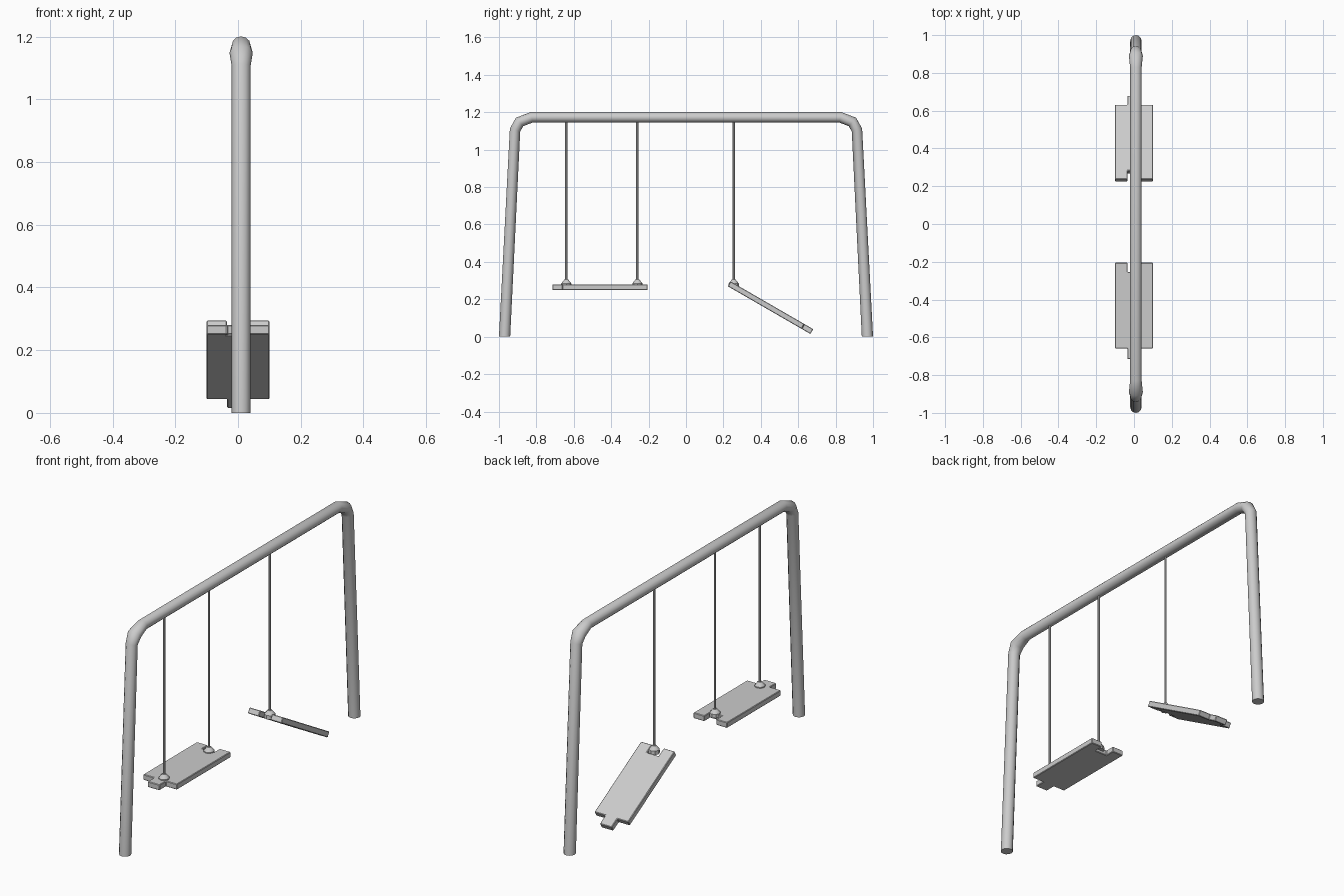
import bpy, bmesh, math
from mathutils import Vector, Matrix

cube = bpy.data.objects.get("Cube")
if cube:
    bpy.data.objects.remove(cube)

AXIS_X = 0.01      # plane of the frame and ropes
SIDES = 12

grey = bpy.data.materials.new("plain_grey")
grey.use_nodes = True
colour = (0.6, 0.6, 0.6, 1)
grey.diffuse_color = colour
grey.node_tree.nodes["Principled BSDF"].inputs["Base Color"].default_value = colour


def add_object(name, bm, smooth=True):
    bmesh.ops.recalc_face_normals(bm, faces=bm.faces)
    mesh = bpy.data.meshes.new(name)
    bm.to_mesh(mesh)
    bm.free()
    mesh.materials.append(grey)
    obj = bpy.data.objects.new(name, mesh)
    bpy.context.collection.objects.link(obj)
    if smooth:
        bpy.ops.object.select_all(action="DESELECT")
        obj.select_set(True)
        bpy.context.view_layer.objects.active = obj
        bpy.ops.object.shade_smooth_by_angle(angle=math.radians(40))
    return obj


# Bent tube frame: one half of the path, mirrored to the other leg
def build_frame():
    half = [(-0.97, 0, 0.03), (-0.914, 1.105, 0.03),
            (-0.89, 1.148, 0.037), (-0.825, 1.173, 0.03)]   # y, z, half width
    path = half + [(-y, z, w) for y, z, w in reversed(half)]
    points = [Vector((AXIS_X, y, z)) for y, z, w in path]
    bm = bmesh.new()
    rings = []
    for i, p in enumerate(points):
        if i in (0, len(points) - 1):
            side = Vector((0, -1 if i == 0 else 1, 0)) * 0.03
            if i == 0:
                start_side = side
        else:
            a = (p - points[i - 1]).normalized()
            b = (points[i + 1] - p).normalized()
            t = (a + b).normalized()
            side = Vector((0, -t.z, t.y)) * 0.028 / t.dot(a)
        ring = []
        for k in range(SIDES):
            ang = math.tau * k / SIDES
            ring.append(bm.verts.new(p + side * math.cos(ang)
                                     + Vector((path[i][2] * math.sin(ang), 0, 0))))
        rings.append(ring)
    for a, b in zip(rings, rings[1:]):
        for k in range(SIDES):
            n = (k + 1) % SIDES
            bm.faces.new((a[k], a[n], b[n], b[k]))
    bm.faces.new(rings[0])
    bm.faces.new(rings[-1])
    add_object("bent_tube_frame", bm)


# Plank with a tab at one end and a matching notch at the other
def build_seat(name, centre, rotation):
    right = [(0.1, -0.255), (0.1, 0.2), (0.035, 0.2), (0.035, 0.255)]
    notch = [(-0.035, -0.255), (-0.035, -0.205), (0.035, -0.205), (0.035, -0.255)]
    outline = right + [(-x, y) for x, y in reversed(right)] + notch
    bm = bmesh.new()
    face = bm.faces.new([bm.verts.new((x, y, -0.015)) for x, y in outline])
    extruded = bmesh.ops.extrude_face_region(bm, geom=[face])
    top = [v for v in extruded["geom"] if isinstance(v, bmesh.types.BMVert)]
    bmesh.ops.translate(bm, verts=top, vec=(0, 0, 0.03))
    seat = add_object(name, bm, smooth=False)
    seat.location = centre
    seat.rotation_euler = rotation
    bevel = seat.modifiers.new("soft_edge", "BEVEL")
    bevel.width = 0.003
    bevel.segments = 1


def tapered(name, y, low, high, r_low, r_high, sides):
    bm = bmesh.new()
    place = Matrix.Translation((AXIS_X, y, (low + high) / 2))
    bmesh.ops.create_cone(bm, cap_ends=True, segments=sides, radius1=r_low,
                          radius2=r_high, depth=high - low, matrix=place)
    add_object(name, bm)


build_frame()
build_seat("level_seat", (0, -0.46, 0.265), (0, 0, math.pi))
build_seat("fallen_seat", (0, 0.452, 0.155), (math.radians(-30), 0, 0))

# Ropes and the knots where they meet the seats
for label, y in (("front", -0.64), ("middle", -0.26), ("back", 0.255)):
    tapered(label + "_rope", y, 0.28, 1.16, 0.006, 0.006, 8)
    tapered(label + "_knot_base", y, 0.265, 0.285, 0.028, 0.027, 8)
    tapered(label + "_knot_top", y, 0.285, 0.305, 0.027, 0.011, 8)
